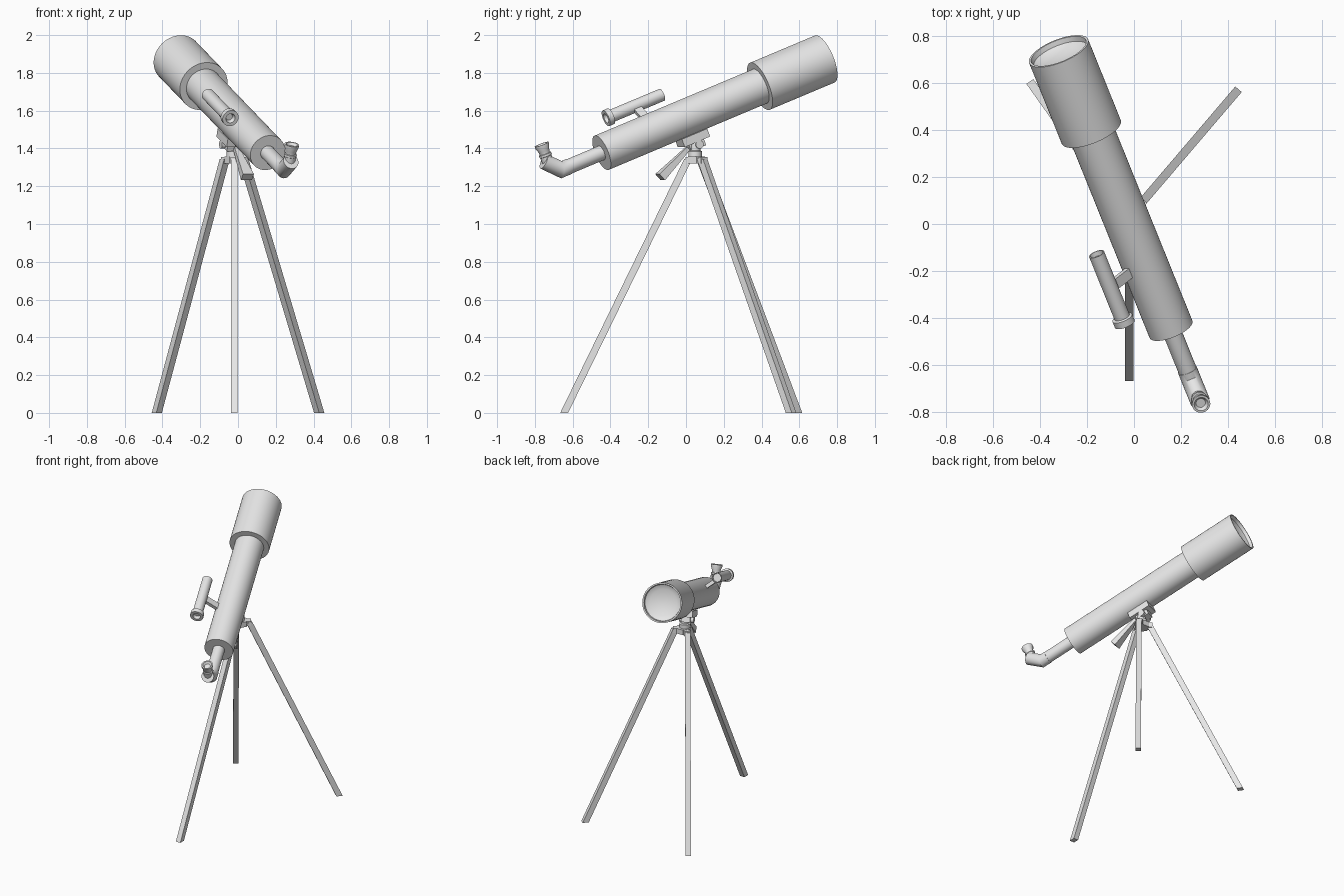
import bpy, bmesh, math
from mathutils import Vector, Matrix

if "Cube" in bpy.data.objects:
    bpy.data.objects.remove(bpy.data.objects["Cube"])

grey = bpy.data.materials.new("light grey")
grey.diffuse_color = (0.8, 0.8, 0.8, 1)
grey.use_nodes = True
grey.node_tree.nodes["Principled BSDF"].inputs["Base Color"].default_value = grey.diffuse_color

# optical frame: D along the tube, U upward and square to it, S sideways
P0 = Vector((0.157, -0.447, 1.377))
D = Vector((-0.349, 0.864, 0.363)).normalized()
U = (Vector((0, 0, 1)) - D * D.z).normalized()
S = U.cross(D)


def frame(origin, z, y):
    z = z.normalized()
    y = (y - z * y.dot(z)).normalized()
    x = y.cross(z)
    m = Matrix((x, y, z)).transposed().to_4x4()
    m.translation = origin
    return m


def finish(name, bm, smooth=True):
    bmesh.ops.remove_doubles(bm, verts=bm.verts, dist=1e-5)
    bmesh.ops.recalc_face_normals(bm, faces=bm.faces)
    me = bpy.data.meshes.new(name)
    bm.to_mesh(me)
    bm.free()
    me.materials.append(grey)
    ob = bpy.data.objects.new(name, me)
    bpy.context.collection.objects.link(ob)
    if smooth:
        bpy.ops.object.select_all(action='DESELECT')
        ob.select_set(True)
        bpy.context.view_layer.objects.active = ob
        bpy.ops.object.shade_smooth_by_angle(angle=math.radians(35))
    return ob


def loft(name, rings, smooth=True):
    """Skin a list of equal-length point rings and cap both ends."""
    bm = bmesh.new()
    vs = [[bm.verts.new(p) for p in r] for r in rings]
    n = len(vs[0])
    for a, b in zip(vs, vs[1:]):
        for i in range(n):
            j = (i + 1) % n
            bm.faces.new((a[i], a[j], b[j], b[i]))
    bm.faces.new(vs[0])
    bm.faces.new(vs[-1])
    return finish(name, bm, smooth)


def lathe(name, profile, origin, axis, up, n=48):
    """Revolve (radius, height) pairs around an axis."""
    m = frame(origin, axis, up)
    return loft(name, [[m @ Vector((r * math.cos(k * math.tau / n),
                                    r * math.sin(k * math.tau / n), h))
                        for k in range(n)] for r, h in profile])


def bar(name, a, b, up, w0, h0, w1=None, h1=None):
    """Square bar from a to b, optionally tapered."""
    m = frame(a, b - a, up)
    L = (b - a).length
    q = ((-1, -1), (1, -1), (1, 1), (-1, 1))
    return loft(name, [[m @ Vector((x * w / 2, y * h / 2, z)) for x, y in q]
                       for w, h, z in ((w0, h0, 0), (w1 or w0, h1 or h0, L))], False)


def at(t, u=0.0):
    return P0 + D * t + U * u


# main tube and dew shield with recessed lens
lathe("main_tube", [(0.098, 0), (0.098, 1.0)], P0, D, U, 64)
lathe("dew_shield", [(0.098, 0.97), (0.135, 0.97), (0.135, 1.367), (0.125, 1.367),
                     (0.121, 1.345), (0.09, 1.325)], P0, D, U, 64)

# focuser drawtube and mitred elbow
lathe("focuser_tube", [(0.04, -0.24), (0.04, 0.02)], P0, D, U)
c = 1 / math.cos(math.radians(22.5))
rings = []
for t, u, ang, k in ((-0.2, 0, 0, 1), (-0.2465, 0, 22.5, c), (-0.324, 0.0775, 45, 1)):
    a = math.radians(ang)
    nrm = (D * math.sin(a) + U * math.cos(a)) * k
    rings.append([at(t, u) + 0.042 * (S * math.cos(i * math.tau / 40) + nrm * math.sin(i * math.tau / 40))
                  for i in range(40)])
loft("diagonal_elbow", rings)

# eyepiece with flared, hollow eye cup
lathe("eyepiece", [(0.031, 0.05), (0.031, 0.098), (0.034, 0.1), (0.034, 0.112), (0.028, 0.114),
                   (0.03, 0.13), (0.039, 0.155), (0.039, 0.166), (0.03, 0.166), (0.02, 0.152)],
      at(-0.303), U, D)

# finder scope and its bracket
F0 = Vector((-0.042, -0.417, 1.5625))
lathe("finder_scope", [(0.018, 0.012), (0.026, -0.008), (0.045, -0.008), (0.045, 0.022), (0.034, 0.026),
                       (0.034, 0.335), (0.029, 0.335), (0.027, 0.315)], F0, D, U)
fm = F0 + D * 0.17
foot = P0 + D * (fm - P0).dot(D)
radial = (fm - foot).normalized()
bar("finder_bracket", foot + radial * 0.085, fm - radial * 0.02, D, 0.024, 0.045)

# saddle, tilt pivot and neck
bar("saddle", at(0.435, -0.115), at(0.59, -0.115), U, 0.1, 0.045)
bar("saddle_block", at(0.47, -0.15), at(0.56, -0.15), U, 0.06, 0.05)
lathe("tilt_pivot", [(0.022, -0.05), (0.022, 0.05)], at(0.52, -0.155), S, U, 24)
lathe("neck", [(0.036, 1.34), (0.036, 1.385), (0.028, 1.39), (0.028, 1.45)],
      Vector((-0.025, 0.048, 0)), Vector((0, 0, 1)), Vector((0, 1, 0)), 24)

# flared pan handle
bar("pan_handle", Vector((-0.01, 0.01, 1.40)), Vector((0.05, -0.137, 1.248)), U,
    0.026, 0.022, 0.062, 0.045)

# tripod hub and three legs cut level with the ground
HUB = Vector((-0.02, 0.055, 0))
lathe("tripod_hub", [(0.052, 1.32), (0.052, 1.357)], HUB, Vector((0, 0, 1)), Vector((0, 1, 0)), 6)
legs = {"front_leg": ((-0.02, 0.012), (-0.02, -0.645)),
        "right_leg": ((0.028, 0.085), (0.43, 0.556)),
        "left_leg": ((-0.07, 0.08), (-0.43, 0.588))}
for name, (top, ft) in legs.items():
    top, ft = Vector((*top, 1.345)), Vector((*ft, 0))
    out = Vector((ft.x - top.x, ft.y - top.y, 0)).normalized()
    side = Vector((-out.y, out.x, 0))
    q = ((-1, -1), (1, -1), (1, 1), (-1, 1))
    loft(name, [[p + side * (0.018 * x) + out * (0.021 * y) for x, y in q] for p in (ft, top)], False)
    # hinge arm joining the leg to the hub
    bar(name + "_hinge", Vector((HUB.x, HUB.y, 1.338)), Vector((top.x, top.y, 1.338)) + out * 0.015,
        Vector((0, 0, 1)), 0.042, 0.034)
